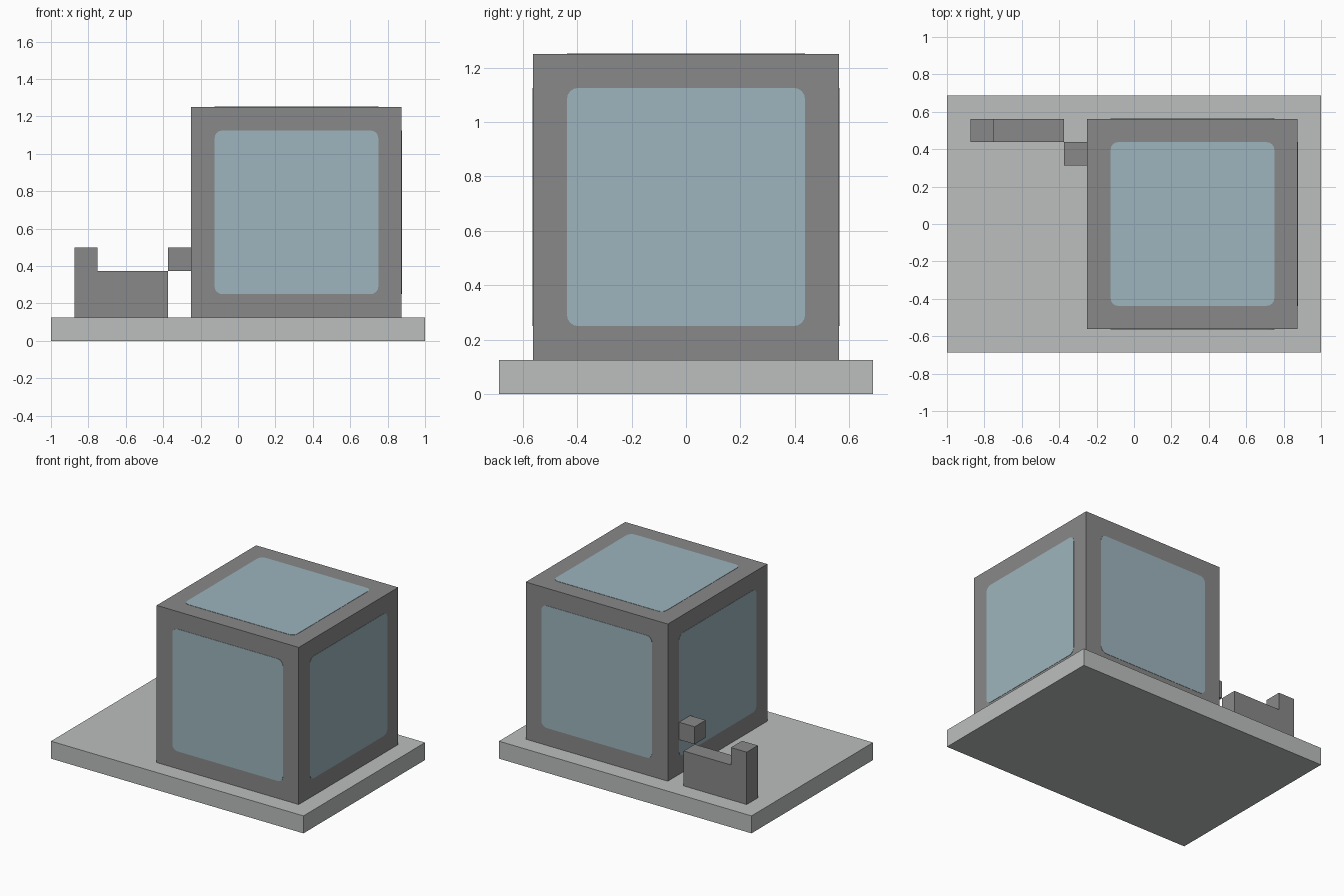
import bpy, bmesh
from math import pi
from mathutils import Matrix, Vector

if "Cube" in bpy.data.objects:
    bpy.data.objects.remove(bpy.data.objects["Cube"])


def material(name, color):
    m = bpy.data.materials.new(name)
    m.use_nodes = True
    m.diffuse_color = (*color, 1)
    m.node_tree.nodes["Principled BSDF"].inputs["Base Color"].default_value = (*color, 1)
    return m


def finish(name, bm, mat):
    bmesh.ops.recalc_face_normals(bm, faces=bm.faces)
    mesh = bpy.data.meshes.new(name)
    bm.to_mesh(mesh)
    bm.free()
    mesh.materials.append(mat)
    obj = bpy.data.objects.new(name, mesh)
    bpy.context.collection.objects.link(obj)
    return obj


def box(name, low, high, mat):
    low, high = Vector(low), Vector(high)
    bm = bmesh.new()
    bmesh.ops.create_cube(bm, size=1, matrix=Matrix.Translation((low + high) / 2)
                          @ Matrix.Diagonal((*(high - low), 1)))
    return finish(name, bm, mat)


light_grey = material("light grey", (0.50, 0.52, 0.515))
dark_grey = material("dark grey", (0.245, 0.25, 0.245))
pale_blue = material("pale blue glass", (0.337, 0.462, 0.509))

U = 0.125  # one grid step

# Base slab and the main cube
box("base", (-1, -5.5 * U, 0), (1, 5.5 * U, U), light_grey)
box("cube_body", (-2 * U, -4.5 * U, U), (7 * U, 4.5 * U, 10 * U), dark_grey)

# Small lug on the side of the cube
box("side_lug", (-3 * U, 2.5 * U, 3 * U), (-2 * U, 3.5 * U, 4 * U), dark_grey)

# Stepped block: L profile extruded in depth
bm = bmesh.new()
profile = [(-7, 1), (-3, 1), (-3, 3), (-6, 3), (-6, 4), (-7, 4)]
face = bm.faces.new([bm.verts.new((x * U, 3.5 * U, z * U)) for x, z in profile])
side = bmesh.ops.extrude_face_region(bm, geom=[face])
bmesh.ops.translate(bm, vec=(0, U, 0),
                    verts=[v for v in side["geom"] if isinstance(v, bmesh.types.BMVert)])
finish("stepped_block", bm, dark_grey)

# Rounded window plates on the top and the four sides
centre = Matrix.Translation((2.5 * U, 0, 5.5 * U))
turns = {"top": Matrix.Identity(4)}
for i, label in enumerate(("front", "left", "back", "right")):
    turns[label] = Matrix.Rotation(i * pi / 2, 4, "Z") @ Matrix.Rotation(pi / 2, 4, "X")
for label, turn in turns.items():
    bm = bmesh.new()
    half = 3.5 * U
    bm.faces.new([bm.verts.new((x * half, y * half, 0))
                  for x, y in ((-1, -1), (1, -1), (1, 1), (-1, 1))])
    bmesh.ops.bevel(bm, geom=bm.verts[:], offset=0.04, segments=4, profile=0.5,
                    affect="VERTICES")
    plate = bmesh.ops.extrude_face_region(bm, geom=bm.faces[:])
    bmesh.ops.translate(bm, vec=(0, 0, 0.003),
                        verts=[v for v in plate["geom"] if isinstance(v, bmesh.types.BMVert)])
    bm.transform(centre @ turn @ Matrix.Translation((0, 0, 4.5 * U - 0.001)))
    finish(label + "_window", bm, pale_blue)
